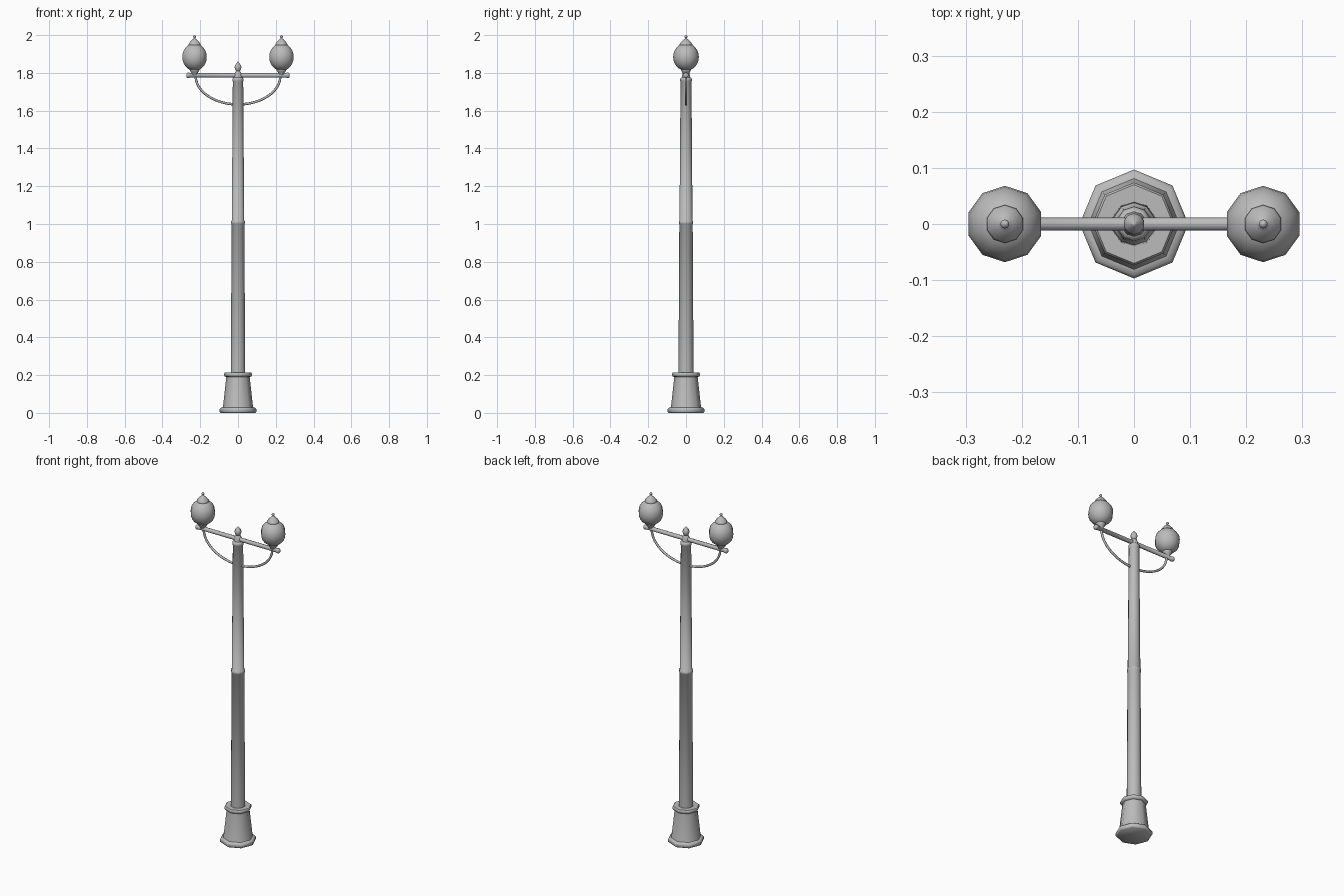
import bpy, bmesh, math
from mathutils import Vector, Matrix

if "Cube" in bpy.data.objects:
    bpy.data.objects.remove(bpy.data.objects["Cube"], do_unlink=True)

metal = bpy.data.materials.new("grey_metal")
metal.use_nodes = True
GREY = (0.5, 0.5, 0.5, 1)
metal.diffuse_color = GREY
metal.node_tree.nodes["Principled BSDF"].inputs["Base Color"].default_value = GREY


def finish(name, bm, angle=50):
    bmesh.ops.recalc_face_normals(bm, faces=bm.faces)
    mesh = bpy.data.meshes.new(name)
    bm.to_mesh(mesh)
    bm.free()
    mesh.materials.append(metal)
    ob = bpy.data.objects.new(name, mesh)
    bpy.context.collection.objects.link(ob)
    bpy.ops.object.select_all(action='DESELECT')
    ob.select_set(True)
    bpy.context.view_layer.objects.active = ob
    bpy.ops.object.shade_smooth_by_angle(angle=math.radians(angle))
    return ob


def skin(bm, rings):
    """Bridge consecutive rings of vertices and close both ends."""
    n = len(rings[0])
    for a, b in zip(rings, rings[1:]):
        for i in range(n):
            j = (i + 1) % n
            bm.faces.new((a[i], a[j], b[j], b[i]))
    bm.faces.new(rings[0])
    bm.faces.new(rings[-1])


def lathe(name, profile, sides, x=0, matrix=None):
    """Revolve (radius, height) points, with one corner facing +y."""
    bm = bmesh.new()
    angles = [math.pi / 2 + math.tau * i / sides for i in range(sides)]
    skin(bm, [[bm.verts.new((x + r * math.cos(a), r * math.sin(a), z)) for a in angles]
              for r, z in profile])
    if matrix:
        bm.transform(matrix)
    return finish(name, bm)


# Octagonal pedestal with foot and collar mouldings
lathe("pedestal", [(.092, 0), (.097, .005), (.097, .02), (.092, .027), (.081, .029),
                   (.079, .036), (.062, .19), (.07, .193), (.074, .199), (.074, .208),
                   (.07, .213), (.04, .213)], 8)

# Tapered post with a ring at mid height and a stepped top
lathe("post", [(.04, .205), (.0355, 1.0), (.038, 1.003), (.038, 1.015), (.0345, 1.018),
               (.029, 1.755), (.031, 1.758), (.031, 1.768), (.026, 1.775), (.02, 1.778)], 10)

# Finial on the post
lathe("post_finial", [(.023, 1.77), (.021, 1.787), (.017, 1.803), (.011, 1.81), (.017, 1.82),
                      (.019, 1.83), (.016, 1.841), (.009, 1.85), (.005, 1.856),
                      (.002, 1.859)], 10)

# Crossbar with rounded end knobs
half = [(.012, .255), (.0145, .258), (.0145, .267), (.009, .273)]
lathe("crossbar", [(r, -h) for r, h in reversed(half)] + half, 8,
      matrix=Matrix.Translation((0, 0, 1.787)) @ Matrix.Rotation(math.pi / 2, 4, 'Y'))

# Curved brace hanging under the crossbar
bm = bmesh.new()
rings = []
for i in range(25):
    t = math.pi * i / 24
    centre = Vector((-.224 * math.cos(t), 0, 1.783 - .15 * math.sin(t)))
    normal = Vector((-.15 * math.cos(t), 0, -.224 * math.sin(t))).normalized()
    rings.append([bm.verts.new(centre + .0065 * (normal * math.cos(a) + Vector((0, math.sin(a), 0))))
                  for a in (math.tau * k / 8 for k in range(8))])
skin(bm, rings)
finish("curved_brace", bm)

# Lamps: cup, globe, cap and tip at each end of the crossbar
for side, x in (("left", .23), ("right", -.23)):
    lathe(side + "_lamp_cup", [(.012, 1.787), (.016, 1.798), (.022, 1.806), (.027, 1.815),
                               (.027, 1.824), (.02, 1.83)], 10, x)
    globe = [(.068 * math.sin(a) ** .95, 1.884 - .072 * math.cos(a))
             for a in (math.pi * k / 12 for k in range(1, 12))]
    lathe(side + "_lamp_globe", globe, 10, x)
    lathe(side + "_lamp_cap", [(.031, 1.943), (.034, 1.951), (.031, 1.956), (.024, 1.966),
                               (.014, 1.976), (.006, 1.981), (.004, 1.985), (.008, 1.99),
                               (.008, 1.995), (.003, 2.0)], 10, x)
